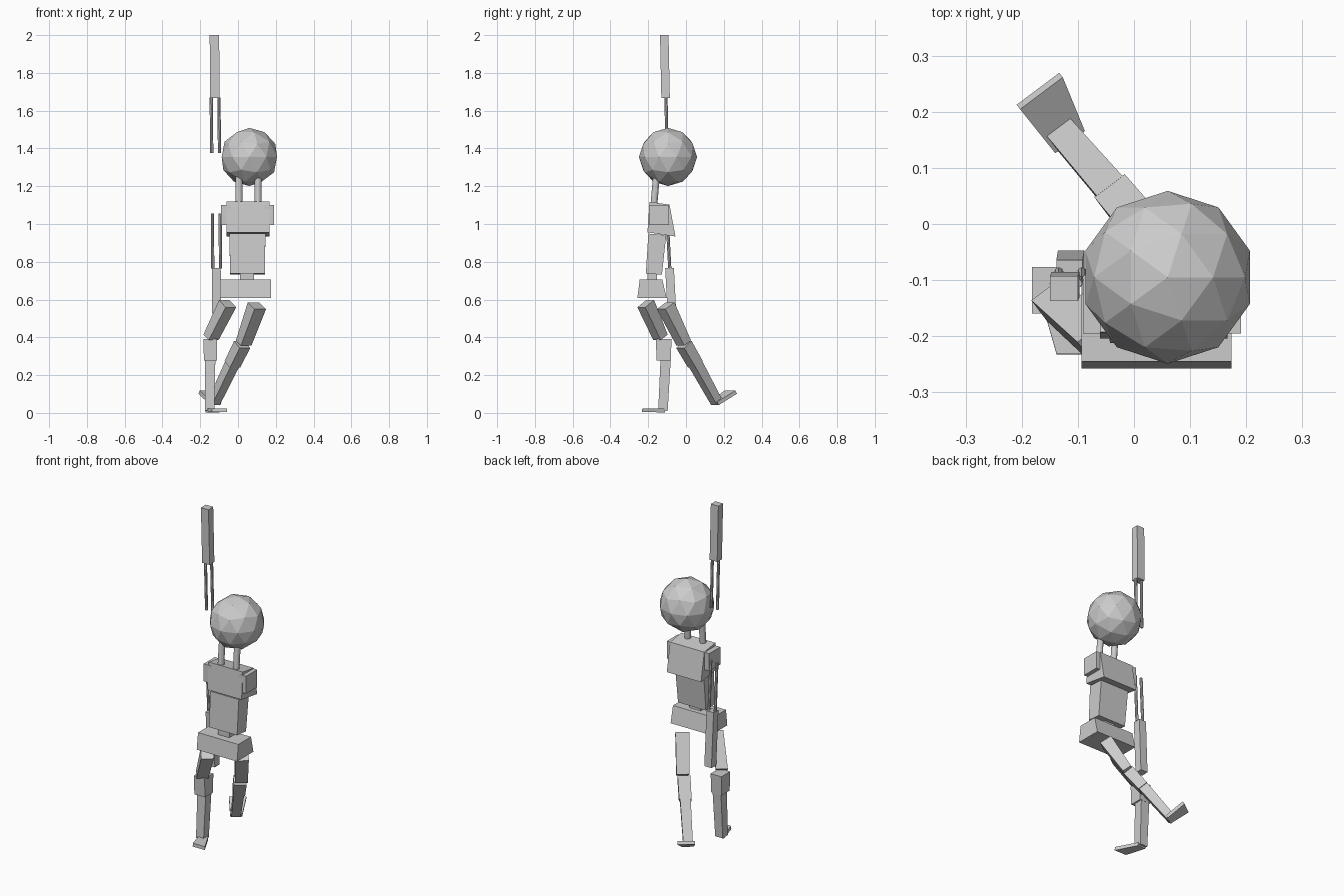
import bpy
import bmesh
from mathutils import Vector

cube = bpy.data.objects.get("Cube")
if cube:
    bpy.data.objects.remove(cube, do_unlink=True)

grey = bpy.data.materials.new("light_grey")
grey.use_nodes = True
COLOUR = (0.6, 0.6, 0.6, 1)
grey.diffuse_color = COLOUR
grey.node_tree.nodes["Principled BSDF"].inputs["Base Color"].default_value = COLOUR


def finish(name, bm):
    bmesh.ops.recalc_face_normals(bm, faces=bm.faces)
    mesh = bpy.data.meshes.new(name)
    bm.to_mesh(mesh)
    bm.free()
    mesh.materials.append(grey)
    obj = bpy.data.objects.new(name, mesh)
    bpy.context.collection.objects.link(obj)
    return obj


def strut(name, start, end, size, end_size=None, side=(1, 0, 0), depth=None, sides=0):
    """Tapered box (or cylinder when sides is given) between two points."""
    a, b, s = Vector(start), Vector(end), Vector(side).normalized()
    end_size = end_size or size
    d = Vector(depth) if depth else (b - a).cross(s)
    d.normalize()
    bm = bmesh.new()
    if sides:
        bmesh.ops.create_cone(bm, cap_ends=True, segments=sides, radius1=0.5, radius2=0.5, depth=1)
    else:
        bmesh.ops.create_cube(bm, size=1)
    for v in bm.verts:
        w, t = end_size if v.co.z > 0 else size
        v.co = a.lerp(b, v.co.z + 0.5) + s * v.co.x * w + d * v.co.y * t
    return finish(name, bm)


# Head and neck
bm = bmesh.new()
bmesh.ops.create_icosphere(bm, subdivisions=2, radius=0.154)
head = finish("head", bm)
head.location = (0.06, -0.095, 1.355)
for label, x in (("right", 0.005), ("left", 0.106)):
    strut("neck_rod_" + label, (x, -0.17, 1.1), (x, -0.155, 1.27), (0.036, 0.036), sides=12)

# Torso
strut("chest", (0.053, -0.13, 0.945), (0.053, -0.14, 1.11), (0.227, 0.15), (0.227, 0.107),
      depth=(0, 1, -0.15))
strut("abdomen", (0.05, -0.17, 0.735), (0.05, -0.152, 0.945), (0.185, 0.085), (0.19, 0.095))
strut("waist", (0.047, -0.178, 0.7), (0.047, -0.178, 0.75), (0.075, 0.05))
strut("pelvis", (0.04, -0.18, 0.607), (0.04, -0.185, 0.705), (0.268, 0.155), (0.268, 0.12),
      depth=(0, 1, 0))
for label, x in (("right", -0.065), ("left", 0.165)):
    strut("shoulder_" + label, (x, -0.143, 0.995), (x, -0.143, 1.1), (0.052, 0.105))

# Arms: paired thin rods and a solid forearm block
for dx in (-0.02, 0.021):
    strut("raised_arm_rod", (-0.119 + dx, -0.1, 1.375), (-0.122 + dx, -0.106, 1.67),
          (0.017, 0.017), sides=8)
    strut("lowered_arm_rod", (-0.115 + dx, -0.101, 1.055), (-0.114 + dx, -0.086, 0.765),
          (0.017, 0.017), sides=8)
strut("raised_forearm", (-0.122, -0.108, 1.667), (-0.125, -0.115, 2.0), (0.05, 0.045))
strut("lowered_forearm", (-0.115, -0.087, 0.767), (-0.112, -0.07, 0.44), (0.047, 0.046))

# Right leg: planted in front
TURN = (0.8, 0.6, 0)
strut("right_thigh", (-0.055, -0.213, 0.578), (-0.143, -0.135, 0.4), (0.07, 0.07), (0.065, 0.055), TURN)
strut("right_knee", (-0.146, -0.118, 0.39), (-0.146, -0.118, 0.277), (0.072, 0.083), (0.07, 0.075))
strut("right_shin", (-0.148, -0.108, 0.278), (-0.151, -0.122, 0.012), (0.056, 0.054), (0.05, 0.05))
strut("right_foot", (-0.147, -0.11, 0.013), (-0.098, -0.232, 0.014), (0.052, 0.02), (0.08, 0.02),
      depth=(0, 0.05, 1))

# Left leg: stretched out behind
strut("left_thigh", (0.1, -0.108, 0.567), (0.03, -0.012, 0.37), (0.076, 0.07), (0.07, 0.052), TURN)
strut("left_knee", (0.022, -0.011, 0.362), (-0.03, 0.05, 0.257), (0.07, 0.062), (0.068, 0.058), TURN)
strut("left_shin", (-0.03, 0.05, 0.26), (-0.128, 0.163, 0.055), (0.058, 0.055), (0.052, 0.045), TURN)
strut("left_foot", (-0.117, 0.15, 0.05), (-0.168, 0.237, 0.11), (0.066, 0.02), (0.095, 0.02), TURN)
